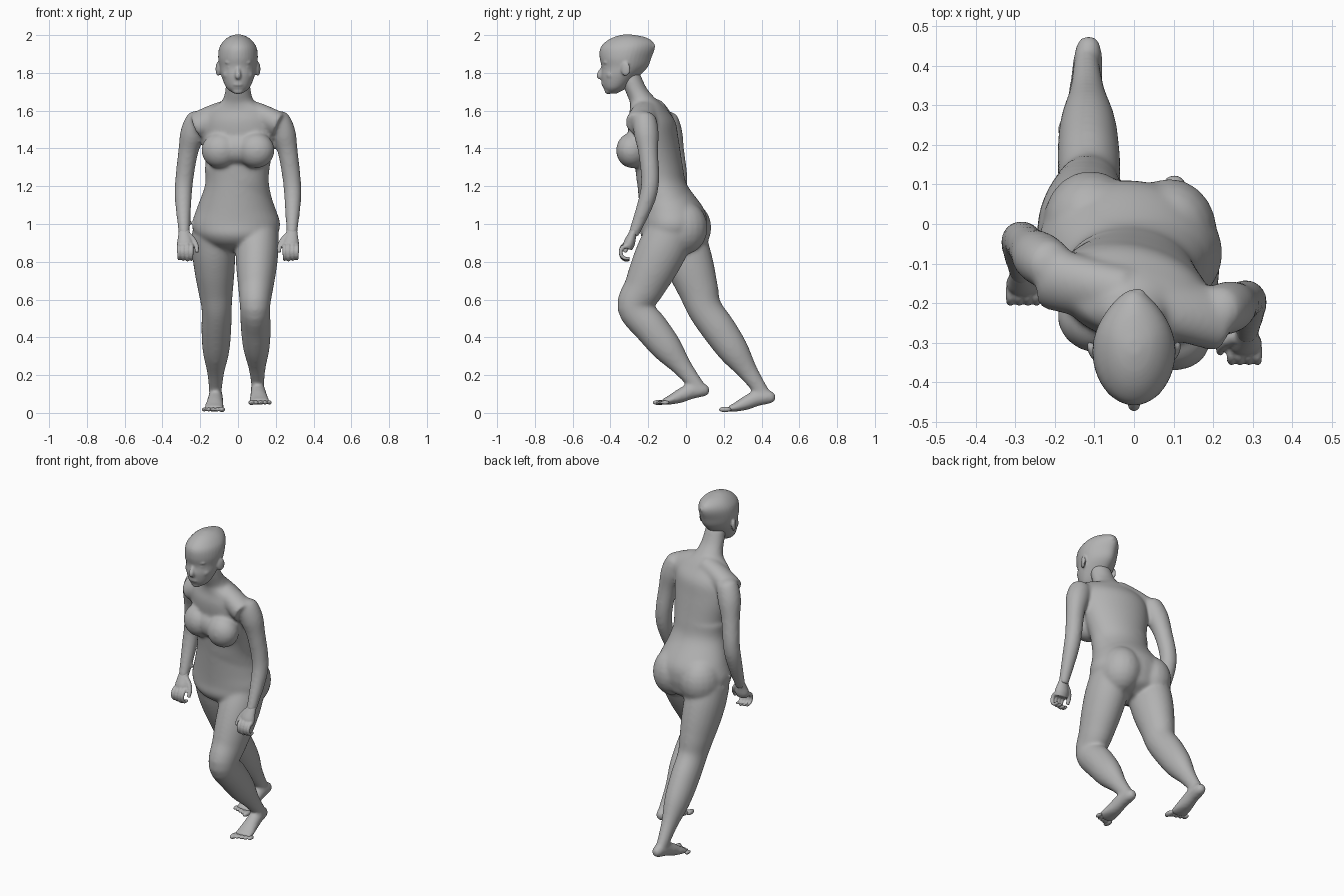
import bpy, bmesh, math
from mathutils import Vector, Matrix

if "Cube" in bpy.data.objects:
    bpy.data.objects.remove(bpy.data.objects["Cube"], do_unlink=True)

GREY = (.45, .45, .45, 1)
skin = bpy.data.materials.new("plain grey")
skin.use_nodes = True
skin.diffuse_color = GREY
skin.node_tree.nodes["Principled BSDF"].inputs["Base Color"].default_value = GREY


def spline(rows, steps=5):
    """Smooth rows of numbers with a Catmull-Rom curve."""
    last = len(rows) - 1
    smooth = []
    for i in range(last):
        before, start, end, after = (rows[max(0, min(last, i + k))] for k in (-1, 0, 1, 2))
        for s in range(steps):
            t = s / steps
            smooth.append([
                b + t / 2 * (c - a + t * (2 * a - 5 * b + 4 * c - d + t * (3 * (b - c) + d - a)))
                for a, b, c, d in zip(before, start, end, after)])
    return smooth + [list(rows[last])]


def loft(bm, rows, sides=24, upright=False, twist=None, taper=0):
    """Skin elliptical rings (x, y, z, half width, half depth) along a path."""
    points = spline(rows)
    rings = []
    for i, (x, y, z, width, depth) in enumerate(points):
        before = Vector(points[max(0, i - 1)][:3])
        after = Vector(points[min(len(points) - 1, i + 1)][:3])
        along = Vector((0, 0, 1)) if upright else (after - before).normalized()
        turn = twist(z) if twist else 0
        across = Vector((math.cos(turn), math.sin(turn), 0))
        across = (across - along * along.dot(across)).normalized()
        outward = along.cross(across)
        ring = []
        for k in range(sides):
            angle = math.tau * k / sides
            s = math.sin(angle)
            w = max(width, .004) * math.cos(angle) * (1 - taper * max(0, s) ** 2)
            ring.append(bm.verts.new(Vector((x, y, z)) + across * w + outward * max(depth, .004) * s))
        rings.append(ring)
    for low, high in zip(rings, rings[1:]):
        for k in range(sides):
            m = (k + 1) % sides
            bm.faces.new((low[k], low[m], high[m], high[k]))
    bm.faces.new(rings[0][::-1])
    bm.faces.new(rings[-1])


def column(bm, rows, x=0, **options):
    """Stack level rings given as (y, z, half width, half depth)."""
    loft(bm, [(x, *row) for row in rows], sides=36, upright=True, **options)


def tube(bm, rows, depth=1.0, **options):
    """Sweep rings given as (x, y, z, radius)."""
    loft(bm, [(*row, row[3] * depth) for row in rows], **options)


def blob(bm, centre, radii, turn=0):
    matrix = (Matrix.Translation(centre) @ Matrix.Rotation(turn, 4, "Z")
              @ Matrix.Diagonal((*radii, 1)))
    bmesh.ops.create_uvsphere(bm, u_segments=20, v_segments=12, radius=1, matrix=matrix)


def finish(bm, name, voxel, smoothing):
    """Fuse the overlapping forms into one smooth skin."""
    bmesh.ops.recalc_face_normals(bm, faces=bm.faces)
    mesh = bpy.data.meshes.new(name)
    bm.to_mesh(mesh)
    bm.free()
    mesh.materials.append(skin)
    mesh.shade_smooth()
    part = bpy.data.objects.new(name, mesh)
    bpy.context.collection.objects.link(part)
    fuse = part.modifiers.new("fuse", "REMESH")
    fuse.mode = "VOXEL"
    fuse.voxel_size = voxel
    fuse.use_smooth_shade = True
    relax = part.modifiers.new("relax", "SMOOTH")
    relax.factor = .5
    relax.iterations = smoothing


def swing(z):
    """Shoulders turn further than the hips."""
    return -.08 - .17 * max(0, min(1, (z - 1) / .4))


def arm_point(side, x, y, z, radius):
    """The right arm sits further back than the left, most of all below the shoulder."""
    back = min(.15, .11 + .13 * max(0, 1.6 - z)) if side < 0 else 0
    return x * side, y + back, z, radius


def leg(bm, hip, knee, ankle):
    """Thigh and calf share their thickness on both legs."""
    hip, knee, ankle = Vector(hip), Vector(knee), Vector(ankle)
    rows = []
    for i, radius in enumerate((.11, .114, .107, .093)):
        rows.append((*hip.lerp(knee, i / 4), radius))
    for i, radius in enumerate((.08, .079, .07, .045, .032)):
        rows.append((*knee.lerp(ankle, i / 4), radius))
    tube(bm, rows, depth=1.15)


# torso and neck
body = bmesh.new()
column(body, [
    (-.05, .85, .06, .06), (-.06, .89, .16, .14), (-.07, .94, .215, .17), (-.065, 1, .234, .175),
    (-.075, 1.08, .21, .17), (-.127, 1.21, .165, .13), (-.143, 1.3, .17, .125)],
    x=-.01, twist=swing)
column(body, [
    (-.08, 1.1, .19, .15), (-.127, 1.21, .165, .13), (-.143, 1.3, .17, .125), (-.17, 1.45, .2, .125),
    (-.182, 1.54, .2, .12), (-.197, 1.6, .17, .095), (-.215, 1.64, .1, .08), (-.237, 1.67, .077, .07),
    (-.268, 1.72, .067, .059), (-.3, 1.8, .06, .055)], twist=swing)

ARM = [(.2, -.22, 1.59, .03), (.21, -.22, 1.56, .06), (.24, -.21, 1.48, .066), (.264, -.2, 1.38, .053),
       (.285, -.19, 1.23, .048), (.29, -.21, 1.12, .044), (.285, -.28, .94, .028)]
SOLE = [(0, 0, .015), (-.02, 0, .03), (-.05, 0, .036), (-.1, -.006, .04), (-.16, -.032, .046),
        (-.21, -.052, .054), (-.25, -.062, .052)]
HEELS = {1: Vector((.1, .125, .12)), -1: Vector((-.113, .475, .083))}

for side in (1, -1):
    # bust, buttocks, shoulders and arms
    blob(body, (.095 * side, -.262 - .022 * side, 1.39), (.1, .086, .095), swing(1.4))
    blob(body, (.1 * side - .01, -.01 * side - .01, .98), (.12, .135, .145))
    tube(body, [(x * side, -.19 - .25 * x * side, z, radius) for x, z, radius in (
        (.02, 1.59, .07), (.13, 1.56, .068), (.22, 1.52, .068))], depth=1.2)
    tube(body, [arm_point(side, *row) for row in ARM])

    # foot tapering from a tall heel to a flat front
    heel = HEELS[side]
    loft(body, [(heel.x - .06 * y * side, heel.y + y, heel.z + z, width,
                 min(width * 1.05, .08 + y / 4 - .003)) for y, z, width in SOLE])
blob(body, (0, -.25, 1.4), (.11, .075, .085), swing(1.4))

# forward left leg and trailing right leg
leg(body, (.105, -.075, .97), (.09, -.272, .56), (.105, .07, .13))
leg(body, (-.135, -.04, .96), (-.113, .1, .55), (-.12, .41, .1))
finish(body, "body", .009, 14)

# head with face and ears
head = bmesh.new()
column(head, [
    (-.39, 1.69, .02, .02), (-.375, 1.72, .06, .062), (-.35, 1.78, .087, .1), (-.325, 1.83, .098, .122),
    (-.32, 1.88, .105, .137), (-.31, 1.93, .1, .144), (-.3, 1.965, .08, .125), (-.3, 1.99, .05, .08),
    (-.31, 2.003, .015, .02)], taper=.3)
tube(head, [(0, -.43, 1.85, .01), (0, -.444, 1.82, .011), (0, -.458, 1.787, .016), (0, -.452, 1.77, .011)],
     sides=12)
blob(head, (.01, -.187, 1.94), (.022, .025, .018))
blob(head, (0, -.413, 1.705), (.03, .018, .018))
for z in (1.737, 1.75):
    blob(head, (0, -.434, z), (.03, .014, .007))
for side in (1, -1):
    blob(head, (.106 * side, -.32, 1.82), (.01, .026, .038), -.35 * side)
    blob(head, (.042 * side, -.42, 1.83), (.018, .014, .009))
    blob(head, (.042 * side, -.42, 1.855), (.028, .02, .008))
    blob(head, (.05 * side, -.395, 1.79), (.03, .03, .03))
finish(head, "head", .006, 4)

PALM = [(.286, -.265, .98, .026), (.284, -.285, .94, .033), (.28, -.3, .9, .043), (.278, -.31, .87, .038)]
THUMB = [(.262, -.285, .94, .017), (.235, -.295, .91, .016), (.22, -.31, .88, .013), (.218, -.325, .85, .01)]

for side, word in ((1, "left"), (-1, "right")):
    # half-closed hand, each finger curling round an arc
    hand = bmesh.new()
    tube(hand, [arm_point(side, *row) for row in PALM], depth=.7)
    tube(hand, [arm_point(side, *row) for row in THUMB], sides=10)
    for finger in range(4):
        reach = .042 - .004 * abs(finger - 1)
        curl = []
        for step in range(6):
            angle = math.pi * step / 4.4
            curl.append(arm_point(side, .246 + .022 * finger, -.312 - .034 * math.sin(angle),
                                  .85 + reach * math.cos(angle), .013 - .001 * step))
        tube(hand, curl, sides=10)
    finish(hand, word + "_hand", .005, 2)

    # row of toes
    toes = bmesh.new()
    for toe in range(5):
        size = .017 if toe == 0 else .0125
        blob(toes, HEELS[side] + Vector((side * (.0235 * toe - .028), .008 * toe - .268, -.065)),
             (size, size * 2, size * .85))
    finish(toes, word + "_toes", .005, 2)
